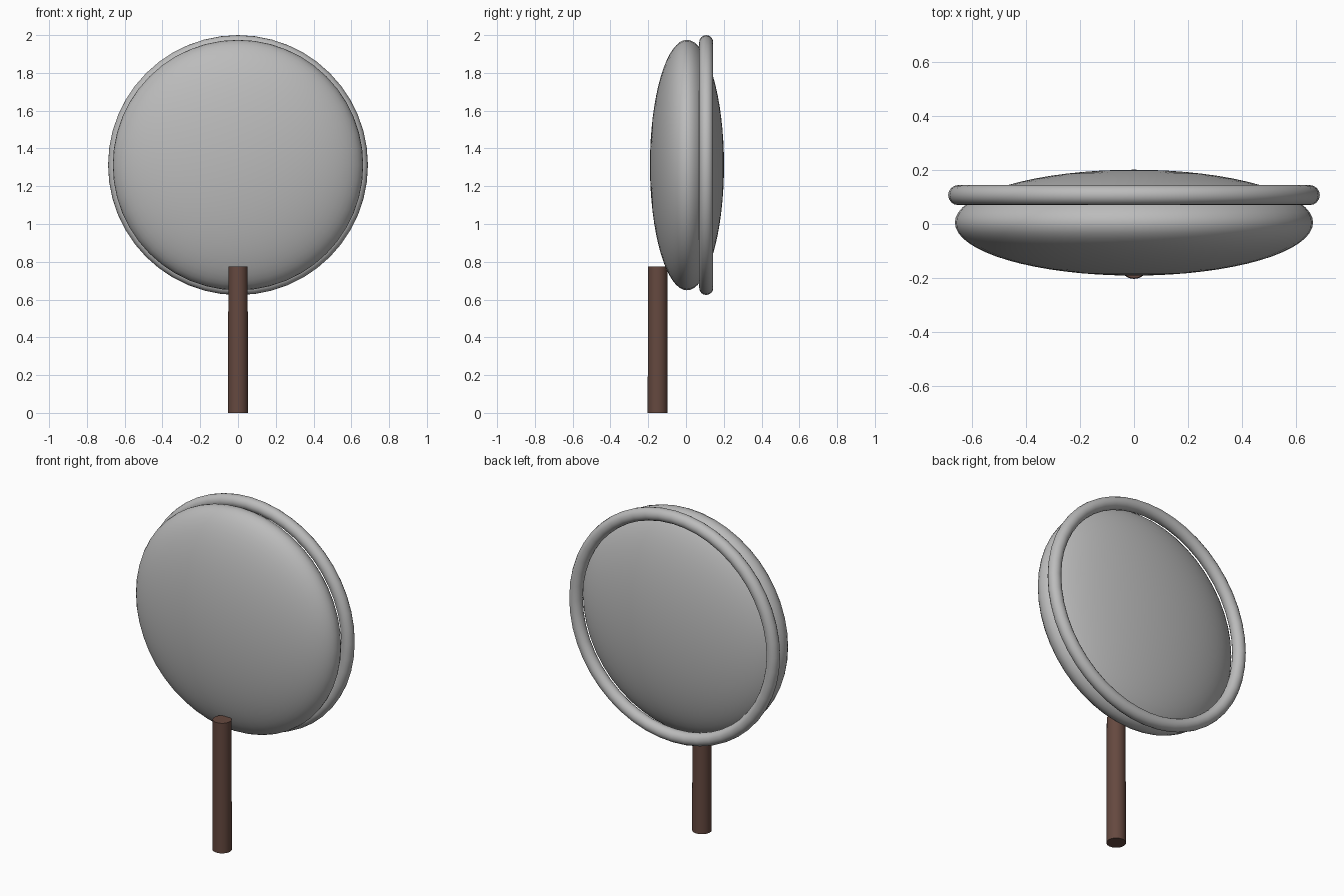
import bpy
import math

cube = bpy.data.objects.get("Cube")
if cube:
    bpy.data.objects.remove(cube, do_unlink=True)


def make_material(name, rgb):
    mat = bpy.data.materials.new(name)
    mat.use_nodes = True
    color = (*rgb, 1.0)
    mat.diffuse_color = color
    mat.node_tree.nodes["Principled BSDF"].inputs["Base Color"].default_value = color
    return mat


def finish(name, mat):
    obj = bpy.context.object
    obj.name = name
    obj.data.name = name
    obj.data.materials.append(mat)
    bpy.ops.object.transform_apply(location=False, rotation=True, scale=True)
    bpy.ops.object.shade_smooth_by_angle(angle=math.radians(40))
    return obj


grey = make_material("light grey", (0.5, 0.5, 0.5))
brown = make_material("dark brown", (0.13, 0.066, 0.05))
DISC_Z = 1.312
FACING = (math.pi / 2, 0, 0)

# Flattened dome body, poles along the facing direction
bpy.ops.mesh.primitive_uv_sphere_add(segments=48, ring_count=32, radius=1,
                                     location=(0, 0.005, DISC_Z), rotation=FACING)
bpy.context.object.scale = (0.663, 0.663, 0.196)
finish("disc", grey)

# Round rim behind the widest part of the disc
bpy.ops.mesh.primitive_torus_add(major_segments=48, minor_segments=16,
                                 major_radius=0.651, minor_radius=0.037,
                                 location=(0, 0.107, DISC_Z), rotation=FACING)
finish("rim", grey)

# Handle standing against the front of the disc
bpy.ops.mesh.primitive_cone_add(vertices=32, radius1=0.053, radius2=0.051,
                                depth=0.775, location=(0, -0.15, 0.775 / 2))
finish("handle", brown)
